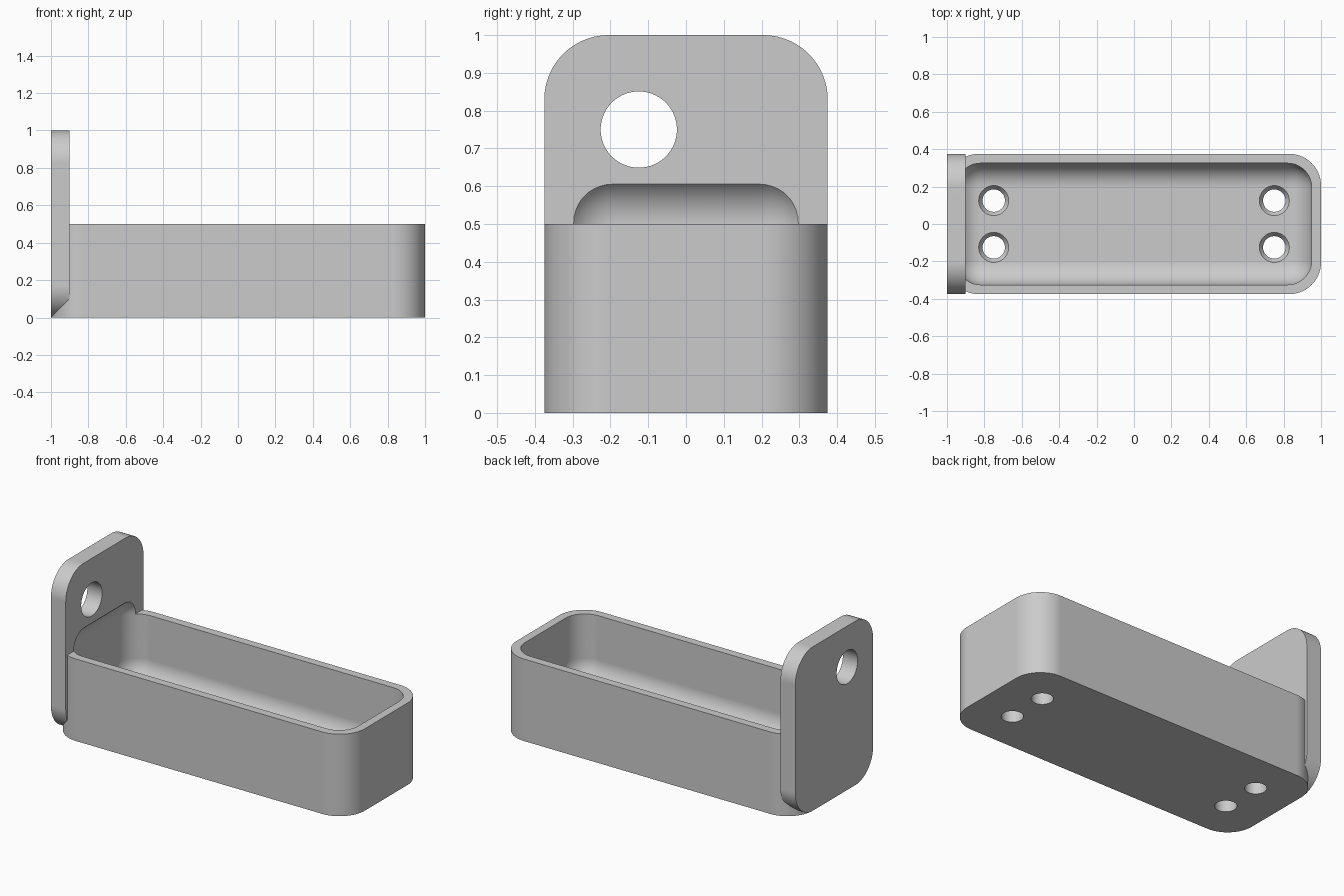
import bpy, bmesh, math
from mathutils import Matrix, Vector

cube = bpy.data.objects.get("Cube")
if cube:
    bpy.data.objects.remove(cube, do_unlink=True)

grey = bpy.data.materials.new("light grey")
grey.use_nodes = True
colour = (0.6, 0.6, 0.6, 1)
grey.diffuse_color = colour
grey.node_tree.nodes["Principled BSDF"].inputs["Base Color"].default_value = colour


def finish(bm, name):
    bmesh.ops.recalc_face_normals(bm, faces=bm.faces[:])
    mesh = bpy.data.meshes.new(name)
    bm.to_mesh(mesh)
    bm.free()
    mesh.materials.append(grey)
    obj = bpy.data.objects.new(name, mesh)
    bpy.context.collection.objects.link(obj)
    return obj


def rounded_box(name, low, high, radius, segments, axis=None):
    """Block with rounded edges: all of them, or only those along one axis."""
    low, high = Vector(low), Vector(high)
    bm = bmesh.new()
    bmesh.ops.create_cube(bm, size=1)
    for v in bm.verts:
        v.co = [(a + b) / 2 + c * (b - a) for a, b, c in zip(low, high, v.co)]
    edges = bm.edges[:]
    if axis is not None:
        edges = [e for e in edges
                 if abs((e.verts[0].co - e.verts[1].co).normalized()[axis]) > 0.9]
    bmesh.ops.bevel(bm, geom=edges, offset=radius, offset_type='OFFSET',
                    segments=segments, profile=0.5, affect='EDGES')
    return finish(bm, name)


def turned(name, profile, matrix, segments=48):
    """Closed round solid from (radius, height) rings, bottom to top."""
    bm = bmesh.new()
    rings = []
    for r, z in profile:
        angles = [2 * math.pi * (i + 0.5) / segments for i in range(segments)]
        rings.append([bm.verts.new(matrix @ Vector((r * math.cos(a), r * math.sin(a), z)))
                      for a in angles])
    for lower, upper in zip(rings, rings[1:]):
        for i in range(segments):
            j = (i + 1) % segments
            bm.faces.new((lower[i], lower[j], upper[j], upper[i]))
    bm.faces.new(rings[0])
    bm.faces.new(rings[-1])
    return finish(bm, name)


def combine(target, tool, operation):
    """Apply a boolean and discard the tool."""
    mod = target.modifiers.new("boolean", 'BOOLEAN')
    mod.operation, mod.solver, mod.object = operation, 'EXACT', tool
    with bpy.context.temp_override(object=target, active_object=target):
        bpy.ops.object.modifier_apply(modifier=mod.name)
    bpy.data.objects.remove(tool, do_unlink=True)


# Tray body and upright end plate
tray = rounded_box("tray_bracket", (-1, -0.375, 0), (1, 0.375, 0.5), 0.17, 14, axis=2)
plate = rounded_box("end_plate", (-1, -0.375, 0), (-0.9, 0.375, 1), 0.17, 14, axis=0)
combine(tray, plate, 'UNION')

# Filleted cavity, which also bites into the plate
cavity = rounded_box("cavity_cutter", (-0.95, -0.325, 0.1), (0.95, 0.325, 0.633), 0.13, 12)
combine(tray, cavity, 'DIFFERENCE')

# Hanging hole in the plate
hole = turned("hanging_hole_cutter", [(0.101, -0.2), (0.101, 0.2)],
              Matrix.Translation((-0.95, -0.125, 0.75)) @ Matrix.Rotation(math.pi / 2, 4, 'Y'))
combine(tray, hole, 'DIFFERENCE')

# Countersunk screw holes through the floor
screw = [(0.06, -0.1), (0.06, 0.07), (0.1, 0.13)]
for x in (-0.75, 0.75):
    for y in (-0.125, 0.125):
        cutter = turned("screw_hole_cutter", screw, Matrix.Translation((x, y, 0)))
        combine(tray, cutter, 'DIFFERENCE')

# Smooth fillets with crisp edges and flat faces
bpy.ops.object.select_all(action='DESELECT')
tray.select_set(True)
bpy.context.view_layer.objects.active = tray
bpy.ops.object.shade_smooth_by_angle(angle=math.radians(30))
weighted = tray.modifiers.new("weighted_normals", 'WEIGHTED_NORMAL')
weighted.keep_sharp = True
